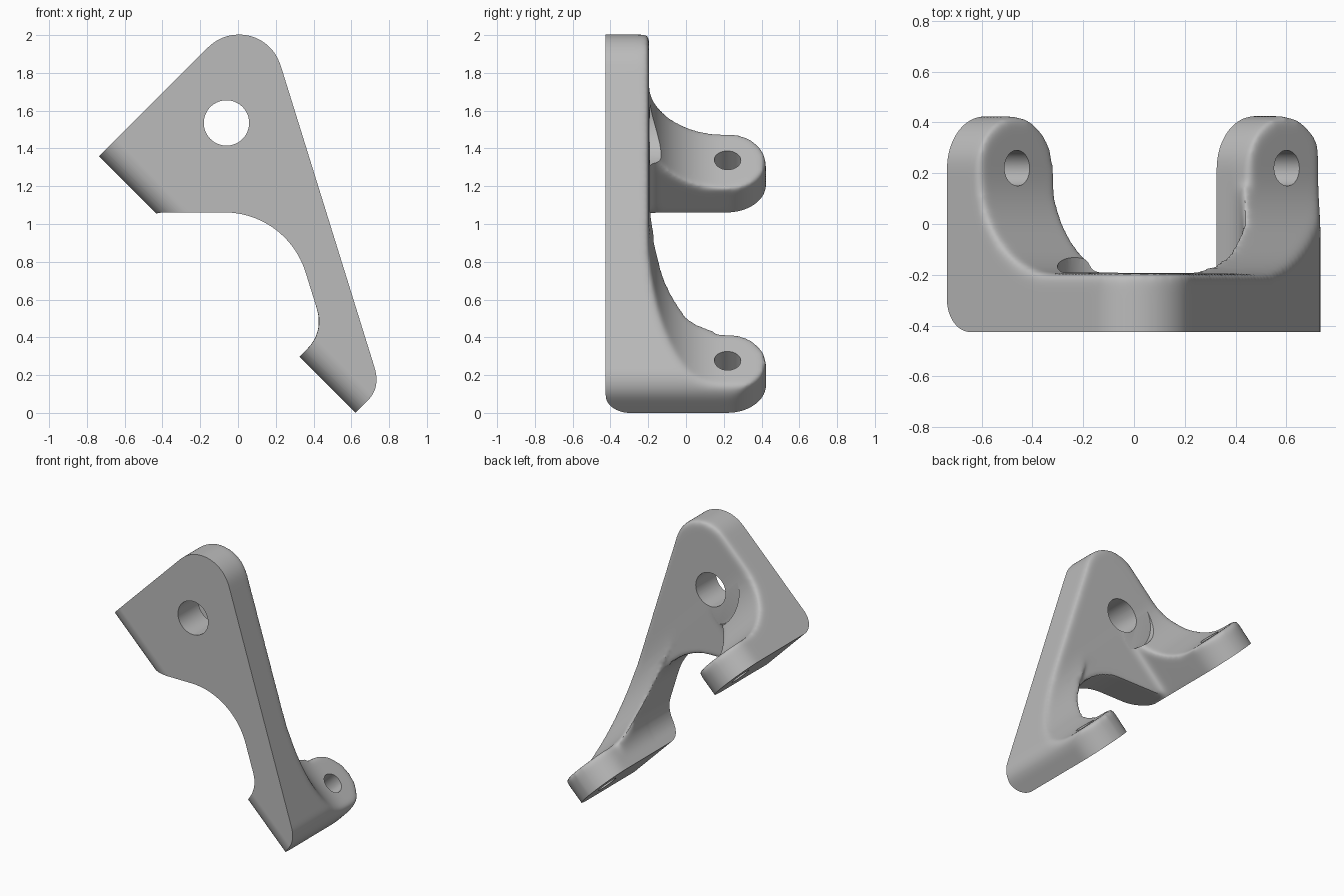
import bpy, bmesh, math
from mathutils import Vector

if "Cube" in bpy.data.objects:
    bpy.data.objects.remove(bpy.data.objects["Cube"], do_unlink=True)

# Axes: U runs along the slanted mounting plane, W rises out of it
X, Y, Z = Vector((1, 0, 0)), Vector((0, 1, 0)), Vector((0, 0, 1))
U, W = (X - Z).normalized(), (X + Z).normalized()
BASE = Vector((0.311, 0, 0.311))
ZERO = Vector((0, 0, 0))
LUGS = (-1.271, 0.23)      # lug centres along U
HALF = 0.21                # lug half width
THICK = 0.18               # lug thickness
BACK = -0.195              # rear face of the plate


def uw(u, w):
    p = BASE + U * u + W * w
    return (p.x, p.z)


def rounded(points, steps=20):
    """Polygon whose points may carry a third value, the corner radius."""
    out = []
    for i, pt in enumerate(points):
        p = Vector(pt[:2])
        if len(pt) == 2:
            out.append(p)
            continue
        r = pt[2]
        d1 = (Vector(points[i - 1][:2]) - p).normalized()
        d2 = (Vector(points[(i + 1) % len(points)][:2]) - p).normalized()
        half = d1.angle(d2) / 2
        c = p + (d1 + d2).normalized() * (r / math.sin(half))
        a = p + d1 * (r / math.tan(half)) - c
        b = p + d2 * (r / math.tan(half)) - c
        sweep = math.atan2(a.x * b.y - a.y * b.x, a.dot(b))
        start = math.atan2(a.y, a.x)
        for k in range(steps + 1):
            t = start + sweep * k / steps
            out.append(c + Vector((math.cos(t), math.sin(t))) * r)
    return out


def prism(name, points, origin, a, b, c, lo, hi):
    bm = bmesh.new()
    pts = rounded(points)
    ends = [[bm.verts.new(origin + a * p.x + b * p.y + c * h) for p in pts]
            for h in (lo, hi)]
    bm.faces.new(ends[0])
    bm.faces.new(ends[1])
    for i in range(len(pts)):
        j = (i + 1) % len(pts)
        bm.faces.new((ends[0][i], ends[0][j], ends[1][j], ends[1][i]))
    bmesh.ops.recalc_face_normals(bm, faces=bm.faces)
    mesh = bpy.data.meshes.new(name)
    bm.to_mesh(mesh)
    bm.free()
    obj = bpy.data.objects.new(name, mesh)
    bpy.context.scene.collection.objects.link(obj)
    return obj


def disc(name, centre, a, b, c, radius, lo, hi):
    ring = [(radius * math.cos(math.tau * k / 64), radius * math.sin(math.tau * k / 64))
            for k in range(64)]
    return prism(name, ring, centre, a, b, c, lo, hi)


def evaluated_mesh(obj):
    bpy.context.view_layer.update()
    deps = bpy.context.evaluated_depsgraph_get()
    return bpy.data.meshes.new_from_object(obj.evaluated_get(deps))


def combine(obj, tool, operation, solvers=("EXACT",)):
    tool.hide_render = True
    for solver in solvers:
        mod = obj.modifiers.new("cut", "BOOLEAN")
        mod.operation, mod.object, mod.solver = operation, tool, solver
        mesh = evaluated_mesh(obj)
        obj.modifiers.remove(mod)
        if len(mesh.polygons) > 3:
            obj.data = mesh
            break
    bpy.data.objects.remove(tool, do_unlink=True)


# Plate outline, left over-long at the front and feet until the final trim
l1, r1 = LUGS[0] - HALF, LUGS[0] + HALF
l2, r2 = LUGS[1] - HALF, LUGS[1] + HALF
outline = [uw(l1, -0.3), uw(r1, -0.3), uw(r1, 0),
           (0.259, 1.062, 0.45), (0.456, 0.428, 0.2),
           uw(l2, -0.3), uw(r2, -0.3),
           (0.756, 0.134, 0.15), (0.112, 2.206, 0.23)]
bracket = prism("corner_bracket", outline, ZERO, X, Z, Y, -0.9, 1)

# Plate, large fillet and lug thickness seen along the mounting plane
section = [(-0.6, -0.15), (-0.6, 2), (BACK, 2), (BACK, THICK, 0.395),
           (0.8, THICK), (0.8, -0.15)]
combine(bracket, prism("section", section, BASE, Y, W, U, -3, 2), "INTERSECT")

# Round lug ends
plan = [(-2, -1), (-2, 0.15)]
for c in LUGS:
    a, b = c - HALF - 0.002, c + HALF + 0.002
    plan += [(a, 0.15), (a, 0.425, 0.2115), (b, 0.425, 0.2115), (b, 0.15)]
plan += [(1, 0.15), (1, -1)]
combine(bracket, prism("plan", plan, BASE, U, Y, W, -1, 3), "INTERSECT")

# Clear the space between the lugs
gap = [uw(r1 + 0.002, -0.5), uw(r1 + 0.002, 0.8), (0.151, 1.4), (0.368, 0.7), (0, 0.3)]
combine(bracket, prism("gap", gap, ZERO, X, Z, Y, BACK + 0.002, 1), "DIFFERENCE")

# Soften the rear rims, keeping the arch edge crisp
remesh = bracket.modifiers.new("remesh", "REMESH")
remesh.mode, remesh.voxel_size, remesh.adaptivity = "VOXEL", 0.0125, 0
mesh = evaluated_mesh(bracket)
bracket.modifiers.clear()
bracket.data = mesh
soft = bracket.vertex_groups.new(name="soft")
arch = Vector((-0.075, 0, 0.612))
for v in mesh.vertices:
    flat = Vector((v.co.x, 0, v.co.z))
    crisp = v.co.y < -0.17 and (flat - arch).length < 0.54
    soft.add([v.index], 0.12 if crisp else 1.0, "REPLACE")
smooth = bracket.modifiers.new("soften", "SMOOTH")
smooth.factor, smooth.iterations, smooth.vertex_group = 0.5, 38, "soft"
mesh = evaluated_mesh(bracket)
bracket.modifiers.clear()
bracket.data = mesh

# Trim the front face and the feet, with a rounded edge between them
FAST = ("MANIFOLD", "EXACT")
trim = [(1, 0), (-0.425, 0, 0.13), (-0.425, 2), (1, 2)]
combine(bracket, prism("trim", trim, BASE, Y, W, U, -3, 2), "INTERSECT", FAST)

# Plate hole with its clearance behind, and one hole in each lug
hole = Vector((-0.061, 0, 1.535))
combine(bracket, disc("clearance", hole, X, Z, Y, 0.24, BACK + 0.004, 1), "DIFFERENCE", FAST)
combine(bracket, disc("plate_hole", hole, X, Z, Y, 0.12, -1, 1), "DIFFERENCE", FAST)
for c in LUGS:
    centre = BASE + U * c + Y * 0.22
    combine(bracket, disc("lug_hole", centre, U, Y, W, 0.07, -0.2, 0.6), "DIFFERENCE", FAST)

# Single grey finish
grey = bpy.data.materials.new("plain_grey")
grey.use_nodes = True
colour = (0.5, 0.5, 0.5, 1)
grey.diffuse_color = colour
for node in grey.node_tree.nodes:
    if node.type == "BSDF_PRINCIPLED":
        node.inputs["Base Color"].default_value = colour
bracket.data.materials.clear()
bracket.data.materials.append(grey)
for f in bracket.data.polygons:
    f.material_index = 0

for o in bpy.context.selected_objects:
    o.select_set(False)
bracket.select_set(True)
bpy.context.view_layer.objects.active = bracket
bpy.ops.object.shade_smooth_by_angle(angle=math.radians(32))
